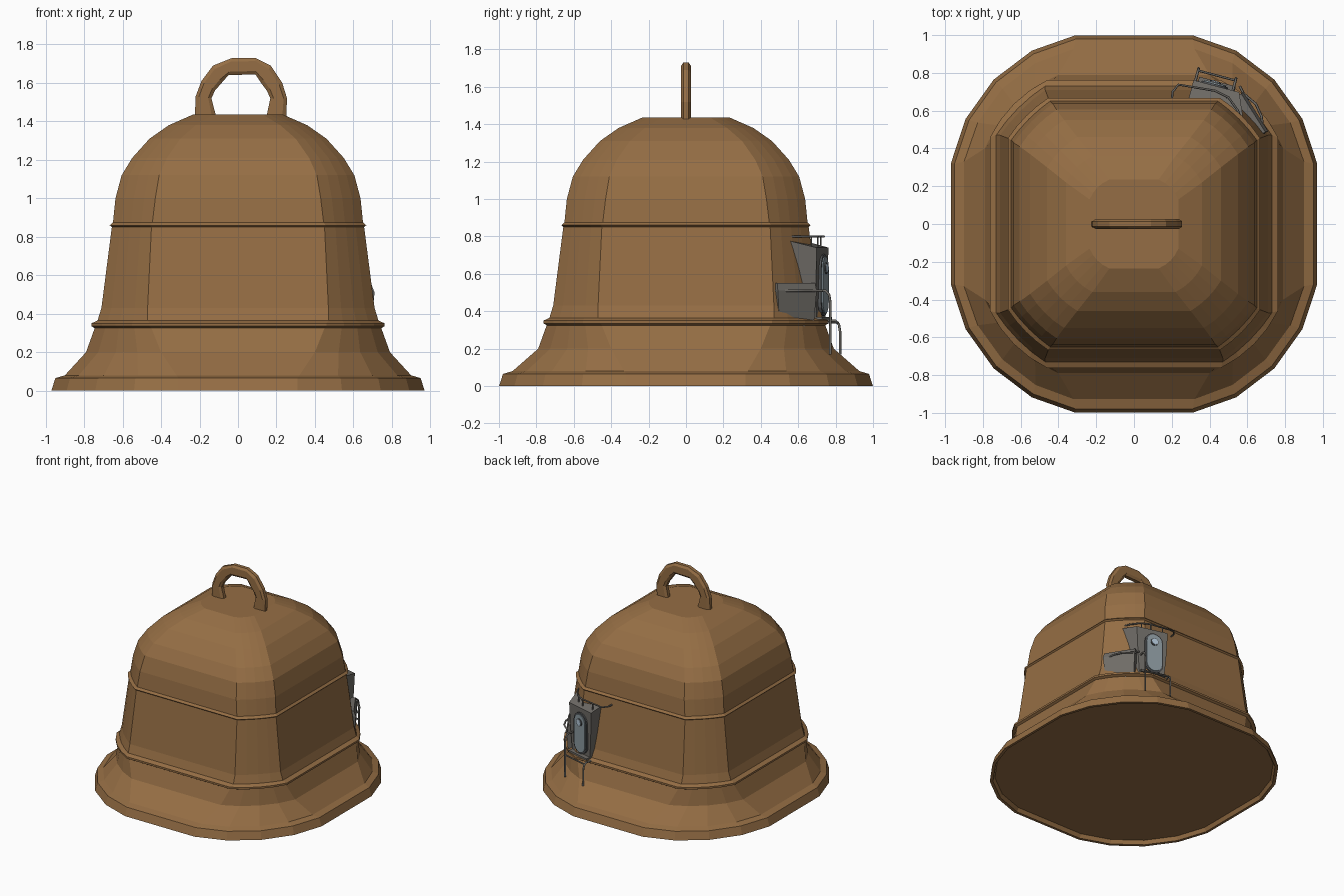
import bpy, bmesh
from math import sin, cos, pi
from mathutils import Vector

if "Cube" in bpy.data.objects:
    bpy.data.objects.remove(bpy.data.objects["Cube"])


def material(name, rgb):
    m = bpy.data.materials.new(name)
    m.diffuse_color = (*rgb, 1)
    m.use_nodes = True
    m.node_tree.nodes["Principled BSDF"].inputs["Base Color"].default_value = m.diffuse_color
    return m


BRONZE = material("bronze", (0.30, 0.155, 0.058))
METAL = material("grey_metal", (0.16, 0.15, 0.135))
DARK = material("dark_metal", (0.09, 0.095, 0.10))
PALE = material("pale_door", (0.26, 0.32, 0.35))
GLASS = material("glass", (0.45, 0.58, 0.70))


def add(name, loops, mat):
    """Skin a stack of equal-length closed loops and cap both ends."""
    bm = bmesh.new()
    rings = [[bm.verts.new(p) for p in loop] for loop in loops]
    n = len(rings[0])
    for a, b in zip(rings, rings[1:]):
        for i in range(n):
            j = (i + 1) % n
            bm.faces.new((a[i], a[j], b[j], b[i]))
    bm.faces.new(rings[0])
    bm.faces.new(rings[-1])
    bmesh.ops.recalc_face_normals(bm, faces=bm.faces)
    me = bpy.data.meshes.new(name)
    bm.to_mesh(me)
    bm.free()
    me.materials.append(mat)
    ob = bpy.data.objects.new(name, me)
    bpy.context.collection.objects.link(ob)
    return ob


def tube(name, pts, r, mat):
    cu = bpy.data.curves.new(name, 'CURVE')
    cu.dimensions = '3D'
    cu.bevel_depth = r
    cu.bevel_resolution = 1
    cu.use_fill_caps = True
    sp = cu.splines.new('POLY')
    sp.points.add(len(pts) - 1)
    for p, co in zip(sp.points, pts):
        p.co = (*co, 1)
    cu.materials.append(mat)
    ob = bpy.data.objects.new(name, cu)
    bpy.context.collection.objects.link(ob)
    return ob


def soft_square(h, f, z, bulge, sy=1.0, seg=4):
    """Square whose corners blend from a straight chamfer (0) to an arc (1)."""
    pts = []
    for cx, cy, a0 in ((f, f, 0), (-f, f, pi / 2), (-f, -f, pi), (f, -f, 3 * pi / 2)):
        for k in range(seg + 1):
            t = k / seg
            a = a0 + t * pi / 2
            arc = Vector((cos(a), sin(a)))
            line = Vector((cos(a0), sin(a0))).lerp(Vector((-sin(a0), cos(a0))), t)
            c = line.lerp(arc, bulge) * (h - f)
            pts.append((cx + c.x, (cy + c.y) * sy, z))
    return pts


# Bell body: half width, flat half length, height, corner bulge
profile = [(0.935, .30, .03, .75), (0.95, .30, 0, .75), (0.97, .31, 0, .75), (0.95, .31, .065, .75),
           (0.90, .32, .08, .72), (0.79, .40, .20, .5), (0.745, .45, .325, .38),
           (0.762, .46, .335, .4), (0.762, .46, .35, .4), (0.73, .47, .365, .25),
           (0.71, .47, .43, .2), (0.656, .45, .85, .2), (0.667, .455, .86, .25),
           (0.65, .445, .875, .2), (0.637, .43, 1.0, .22), (0.605, .41, 1.12, .25),
           (0.55, .37, 1.21, .3), (0.46, .30, 1.31, .3), (0.36, .22, 1.38, .4),
           (0.235, .13, 1.435, .5)]
add("bell", [soft_square(h, f, z, b, 1.03 if z < .1 else 1.0) for h, f, z, b in profile], BRONZE)

# Top handle: inner and outer outline, chamfered cross-section
outer = [(-.225, 1.41), (-.22, 1.53), (-.19, 1.61), (-.13, 1.69), (-.03, 1.73), (.09, 1.73),
         (.17, 1.69), (.23, 1.60), (.255, 1.52), (.25, 1.41)]
inner = [(-.11, 1.41), (-.138, 1.52), (-.12, 1.56), (-.085, 1.60), (-.05, 1.64), (.09, 1.645),
         (.12, 1.60), (.15, 1.56), (.168, 1.52), (.145, 1.41)]
sections = []
for o, i in zip(outer, inner):
    o, i = Vector((o[0], 0, o[1])), Vector((i[0], 0, i[1]))
    sections.append([o.lerp(i, t) + Vector((0, y, 0)) for t, y in
                     ((0, -.014), (.2, -.026), (.8, -.026), (1, -.014),
                      (1, .014), (.8, .026), (.2, .026), (0, .014))])
add("handle", sections, BRONZE)


# Local frame of a wall: u along the wall, d outwards
def frame(ox, oy, ang):
    t, n = Vector((cos(ang), sin(ang), 0)), Vector((-sin(ang), cos(ang), 0))
    return lambda u, d, z: Vector((ox, oy, z)) + t * u + n * d


C = frame(.435, .725, -.26)
S = frame(.632, .578, -1.01)


def box(F, u0, u1, d0, d1, z0, z1=None, flare=0):
    z1 = z0 if z1 is None else z1
    return [F(u0, d0, z0), F(u1 + flare, d0, z0), F(u1, d1, z1), F(u0, d1, z1)]


# Cabin with sloped roof, wider at the top and towards the bell
add("cabin", [box(C, -.10, .10, -.16, -.005, .36, flare=.05),
              box(C, -.115, .115, -.17, 0, .54, flare=.06),
              box(C, -.125, .125, -.18, .005, .79, .74, flare=.08)], METAL)

# Side bay with tapered foot
add("side_bay", [box(S, -.12, .10, -.16, .01, .35), box(S, -.13, .115, -.16, .02, .51),
                 box(S, -.13, .11, -.16, .005, .55)], METAL)
add("bay_foot", [box(S, -.05, .01, -.06, .01, .165, .17), box(S, -.058, .055, -.14, .01, .21),
                 box(S, -.06, .06, -.16, .01, .355)], METAL)


# Capsule-shaped door, frame and round window
def capsule(w, half, zc, d, n=8):
    pts = []
    for s, a0 in ((1, 0), (-1, pi)):
        for k in range(n + 1):
            a = a0 + pi * k / n
            pts.append(C(-.01 + w * cos(a), d, zc + s * (half - w) + w * sin(a)))
    return pts


for name, w, h, zc, d, mat in (("door_frame", .072, .165, .54, .014, DARK),
                               ("door", .060, .152, .54, .021, PALE),
                               ("window_rim", .030, .0305, .63, .027, DARK),
                               ("window", .024, .0245, .63, .031, GLASS)):
    add(name, [capsule(w, h, zc, -.01), capsule(w, h, zc, d)], mat)

# Roof railing and posts
roof = [(.20, .66), (.205, .70), (.235, .738), (.43, .705), (.50, .67), (.55, .60), (.57, .54)]
tube("roof_rail", [(x, y, .80) for x, y in roof], .006, METAL)
for k, (x, y) in enumerate(((.33, .72), (.49, .67), (.43, .705))):
    tube(f"roof_post_{k}", [(x, y, .73), (x, y, .80)], .005, METAL)

# Bay railing
bay = [(.56, .73), (.58, .69), (.645, .635), (.675, .57), (.69, .44)]
tube("bay_rail", [(x, y, .51) for x, y in bay], .007, METAL)

# Entrance handrails below the door
for name, u, top in (("rail_left", -.115, .35), ("rail_right", .09, .51)):
    tube(name, [C(u, d, z) for d, z in ((-.02, top), (.045, top), (.065, top - .02),
                                        (.072, top - .06), (.072, .17))], .007, METAL)
tube("step_bar", [C(-.115, .06, .34), C(.09, .06, .34)], .006, METAL)
add("door_step", [box(C, -.10, .10, -.03, .03, .355), box(C, -.10, .10, -.03, .03, .37)], METAL)
